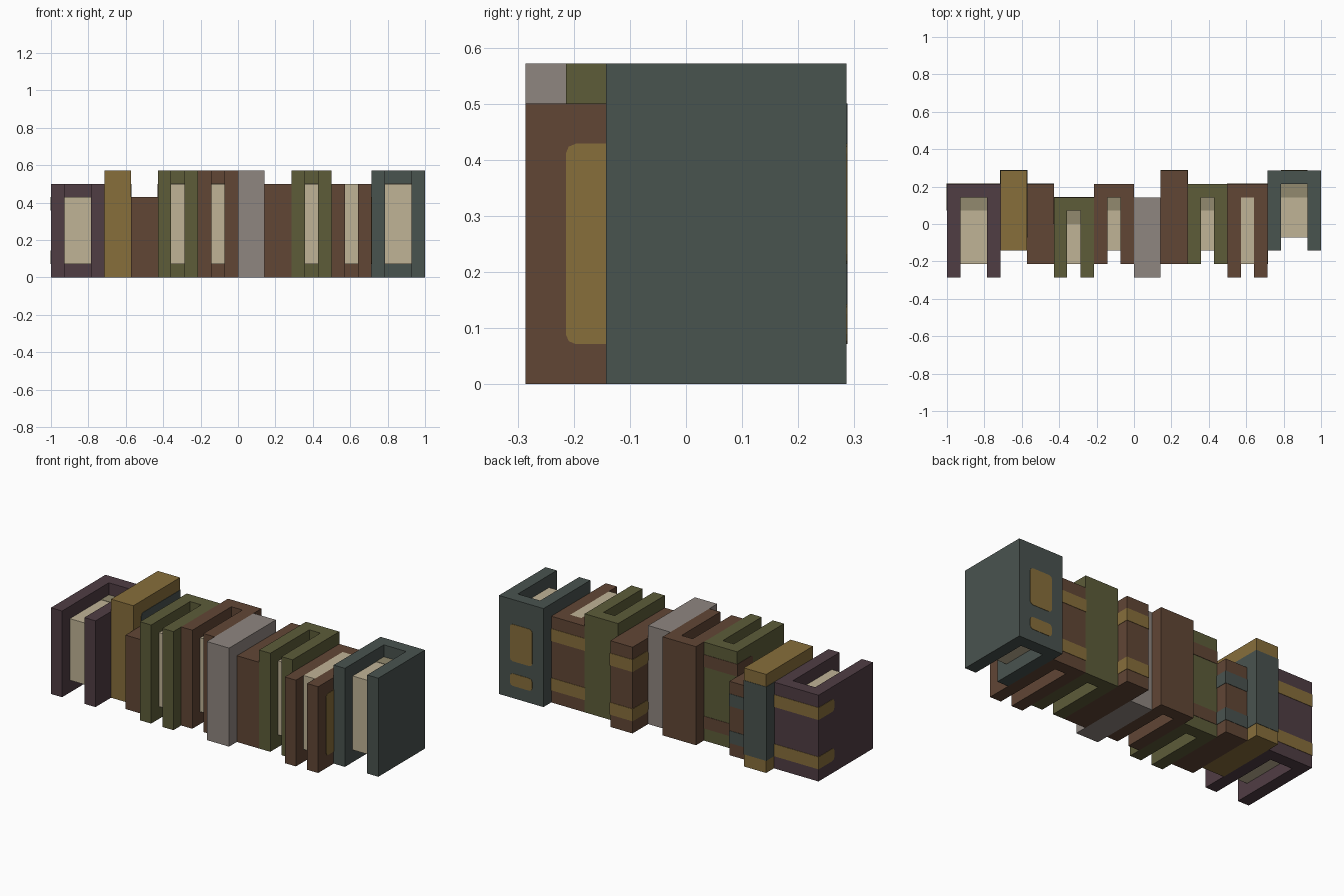
import bpy
import bmesh
from mathutils import Vector

U = 1 / 14      # one grid step
E = 0.03        # how far painted plates stand proud, in grid steps

if "Cube" in bpy.data.objects:
    bpy.data.objects.remove(bpy.data.objects["Cube"], do_unlink=True)


def material(name, rgb):
    lin = [((c / 255 + 0.055) / 1.055) ** 2.4 for c in rgb] + [1]
    m = bpy.data.materials.new(name)
    m.use_nodes = True
    m.diffuse_color = lin
    m.node_tree.nodes["Principled BSDF"].inputs["Base Color"].default_value = lin
    return m


MAT = {
    "purple": material("plum leather", (80, 61, 68)),
    "ochre": material("ochre leather", (135, 110, 59)),
    "brown": material("brown leather", (97, 70, 53)),
    "olive": material("olive leather", (93, 92, 57)),
    "grey": material("grey leather", (143, 134, 128)),
    "slate": material("slate leather", (73, 83, 79)),
    "pages": material("cream pages", (192, 179, 150)),
    "shade": material("dark pages", (146, 138, 110)),
}


def prism(name, outline, z0, z1, color, rounded=None):
    """Extrude a plan outline from z0 to z1; bevel the edges picked by rounded."""
    bm = bmesh.new()
    face = bm.faces.new([bm.verts.new((x, y, z0)) for x, y in outline])
    top = bmesh.ops.extrude_face_region(bm, geom=[face])["geom"]
    bmesh.ops.translate(bm, vec=(0, 0, z1 - z0),
                        verts=[v for v in top if isinstance(v, bmesh.types.BMVert)])
    if rounded:
        edges = [e for e in bm.edges if rounded(e.verts[0].co, e.verts[1].co)]
        bmesh.ops.bevel(bm, geom=edges, offset=0.25, segments=2, profile=0.5,
                        affect='EDGES')
    bmesh.ops.recalc_face_normals(bm, faces=bm.faces)
    bmesh.ops.scale(bm, vec=Vector((U, U, U)), verts=bm.verts)
    mesh = bpy.data.meshes.new(name)
    bm.to_mesh(mesh)
    bm.free()
    mesh.materials.append(MAT[color])
    ob = bpy.data.objects.new(name, mesh)
    bpy.context.collection.objects.link(ob)
    return ob


def box(name, x0, x1, y0, y1, z0, z1, color, rounded=None):
    return prism(name, [(x0, y0), (x1, y0), (x1, y1), (x0, y1)], z0, z1, color, rounded)


def wrap(name, x0, x1, y0, y1, z0, z1, t, color, rounded=None):
    """U-shaped plan: two side walls joined by a back wall of thickness t."""
    plan = [(x0, y0), (x0 + t, y0), (x0 + t, y1 - t), (x1 - t, y1 - t),
            (x1 - t, y0), (x1, y0), (x1, y1), (x0, y1)]
    return prism(name, plan, z0, z1, color, rounded)


def strap(name, x0, x1, y0, y1, z0, z1, color):
    """Painted band around the spine, with rounded ends on the covers."""
    wrap(name, x0 - E, x1 + E, y0, y1 + E, z0, z1, 0.4, color,
         lambda a, b: max(a.y, b.y) < y0 + 0.01 and abs(a.x - b.x) > 0.1)


# name, x0, x1, y0, y1, height, cover colour, page front/top (or None), strap colour
BOOKS = [
    ("plum_book", -14, -10, -4, 3, 7, "purple", (-3, 6), "ochre"),
    ("ochre_book", -10, -8, -2, 4, 8, "ochre", None, None),
    ("short_book", -8, -6, -3, 3, 6, "brown", None, "slate"),
    ("olive_book", -6, -3, -4, 2, 8, "olive", (-3, 7), "brown"),
    ("tall_brown_book", -3, 0, -3, 3, 8, "brown", (-2, 7), None),
    ("grey_book", 0, 2, -4, 2, 8, "grey", None, None),
    ("banded_brown_book", 2, 4, -3, 4, 7, "brown", None, "ochre"),
    ("plain_olive_book", 4, 7, -3, 3, 8, "olive", (-2, 7), None),
    ("open_top_brown_book", 7, 10, -4, 3, 7, "brown", (-3, 7), "ochre"),
    ("slate_book", 10, 14, -2, 4, 8, "slate", (-1, 7), None),
]

for name, x0, x1, y0, y1, h, color, pages, band in BOOKS:
    if pages:
        # hollow cover around a page block
        front, top = pages
        wrap(name + "_cover", x0, x1, y0, y1, 0, h, 1, color)
        block = box(name + "_pages", x0 + 1, x1 - 1, front, y1 - 1, 1, top, "pages")
        if top < h:
            box(name + "_page_shade", x0 + 1, x1 - 1, y1 - 2, y1 - 1,
                top, top + E, "shade")
    else:
        box(name, x0, x1, y0, y1, 0, h, color)
    if band:
        for z in (1, h - 2):
            strap(f"{name}_strap_{z}", x0, x1, y1 - 2, y1, z, z + 1, band)

# slate panel wrapped around the ochre book
strap("ochre_book_panel", -10, -8, -1, 4, 1, 7, "slate")

# rounded ochre labels on the slate spine
for label, z0, z1 in (("title_label", 3, 6), ("small_label", 1, 2)):
    box(label, 11, 13, 3.9, 4 + E, z0, z1, "ochre",
        lambda a, b: abs(a.y - b.y) > 0.05)

# ochre panels on both covers of the open top book
for side, x in (("left", 10), ("right", 7)):
    box(f"open_top_panel_{side}", x - E, x + E, -3, 1, 1, 6, "ochre",
        lambda a, b: abs(a.x - b.x) > 0.02)
